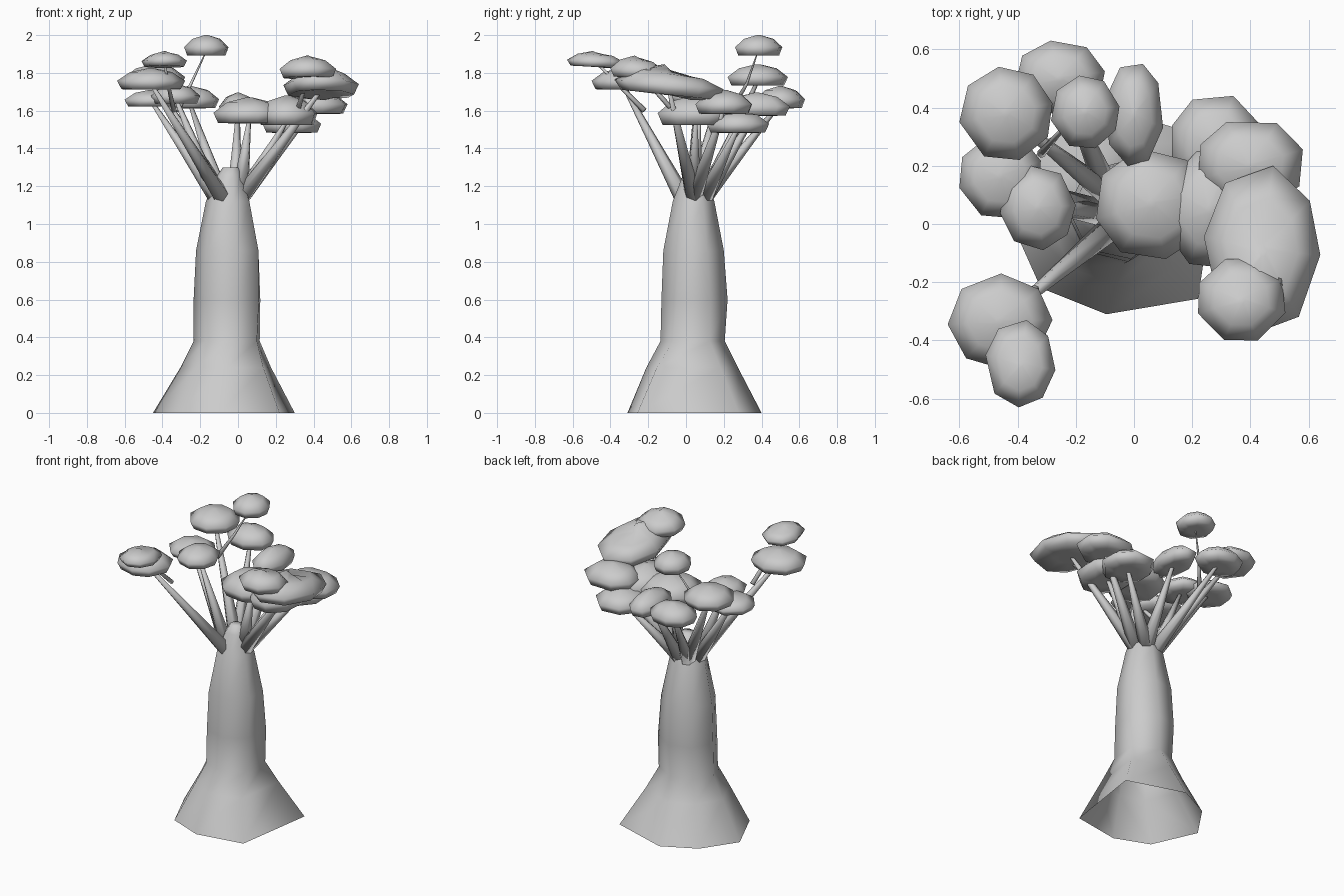
import bpy, bmesh, math, random
from mathutils import Vector

if "Cube" in bpy.data.objects:
    bpy.data.objects.remove(bpy.data.objects["Cube"])

random.seed(4)


def loft(name, rings, cap_bottom=True, cap_top=True, angle=180):
    """Skin a stack of equal-length rings into one smooth object."""
    bm = bmesh.new()
    vr = [[bm.verts.new(p) for p in ring] for ring in rings]
    n = len(vr[0])
    for a, b in zip(vr, vr[1:]):
        for i in range(n):
            j = (i + 1) % n
            bm.faces.new((a[i], a[j], b[j], b[i]))
    if cap_bottom:
        bm.faces.new(vr[0][::-1])
    if cap_top:
        bm.faces.new(vr[-1])
    bmesh.ops.recalc_face_normals(bm, faces=bm.faces)
    me = bpy.data.meshes.new(name)
    bm.to_mesh(me)
    bm.free()
    ob = bpy.data.objects.new(name, me)
    bpy.context.collection.objects.link(ob)
    bpy.context.view_layer.objects.active = ob
    bpy.ops.object.select_all(action='DESELECT')
    ob.select_set(True)
    bpy.ops.object.shade_smooth_by_angle(angle=math.radians(angle))
    return ob


def fit(points):
    """Rescale 2D points to the -1..1 square."""
    xs, ys = [p[0] for p in points], [p[1] for p in points]
    return [(2 * (x - min(xs)) / (max(xs) - min(xs)) - 1,
             2 * (y - min(ys)) / (max(ys) - min(ys)) - 1) for x, y in points]


# trunk: seven-sided flared foot, bottle body, narrow crown, open underneath
foot = fit([(-.45, .07), (-.32, -.22), (-.095, -.31), (.22, -.257),
            (.30, .28), (-.08, .40), (-.30, .29)])
even = fit([(math.cos(a), math.sin(a)) for a in
            [math.pi + 2 * math.pi * i / 7 for i in range(7)]])
# z, x min, x max, y min, y max, share of foot shape
profile = [(0, -.45, .30, -.31, .40, 1), (.24, -.305, .175, -.21, .275, .8),
           (.38, -.235, .115, -.135, .205, .4), (.60, -.235, .118, -.13, .22, .2),
           (.86, -.222, .108, -.12, .20, 0), (1.12, -.17, .06, -.07, .15, 0),
           (1.25, -.115, .02, -.02, .105, 0), (1.30, -.08, 0, 0, .075, 0)]
rings = []
for z, x0, x1, y0, y1, k in profile:
    shape = fit([(f[0] * k + e[0] * (1 - k), f[1] * k + e[1] * (1 - k))
                 for f, e in zip(foot, even)])
    rings.append([((x0 + x1) / 2 + u * (x1 - x0) / 2,
                   (y0 + y1) / 2 + v * (y1 - y0) / 2, z) for u, v in shape])
loft("trunk", rings, cap_bottom=False)


# leaf clump: flattish underside, wide middle, low domed top
def clump(name, x0, x1, y0, y1, z0, z1, slope=0.0):
    turn = random.uniform(0, 1)
    shape = fit([(math.cos(a), math.sin(a)) for a in
                 [turn + 2 * math.pi * (i + random.uniform(-.12, .12)) / 8
                  for i in range(8)]])
    cx, cy, rx, ry = (x0 + x1) / 2, (y0 + y1) / 2, (x1 - x0) / 2, (y1 - y0) / 2
    h = z1 - z0
    rings = [[(cx + u * rx * s, cy + v * ry * s, z0 + h * t + v * ry * slope)
              for u, v in shape]
             for s, t in ((.4, .02), (.87, .03), (1, .42), (.62, .82), (.08, 1))]
    loft(name, rings)


# limb: six-sided tapering branch along a path
def limb(name, path, radii):
    path = [Vector(p) for p in path]
    rings = []
    for i, (p, r) in enumerate(zip(path, radii)):
        d = (path[min(i + 1, len(path) - 1)] - path[max(i - 1, 0)]).normalized()
        a = d.cross(Vector((.3, -.9, .1))).normalized()
        b = d.cross(a)
        rings.append([p + r * (math.cos(t) * a + math.sin(t) * b)
                      for t in [math.tau * k / 6 for k in range(6)]])
    loft(name, rings)


# x min, x max, y min, y max, z min, z max, slope along y
clumps = {
    "back_top": (-.285, -.05, .26, .51, 1.89, 2.0, 0),
    "back_left": (-.60, -.28, .22, .54, 1.73, 1.845, 0),
    "front_left": (-.64, -.28, -.50, -.17, 1.71, 1.825, 0),
    "front_left_top": (-.51, -.27, -.63, -.33, 1.83, 1.91, -.04),
    "left_inner": (-.46, -.20, -.09, .20, 1.635, 1.74, 0),
    "left_outer": (-.60, -.32, .02, .31, 1.62, 1.71, 0),
    "back_low": (-.41, -.10, .37, .63, 1.61, 1.73, 0),
    "back_middle": (-.10, .10, .20, .55, 1.57, 1.695, 0),
    "middle": (-.13, .25, -.12, .26, 1.53, 1.67, 0),
    "middle_right": (.10, .42, -.15, .25, 1.52, 1.68, 0),
    "back_right_low": (.13, .44, .11, .44, 1.48, 1.60, 0),
    "back_right": (.22, .58, .05, .35, 1.58, 1.71, 0),
    "right_large": (.24, .64, -.38, .20, 1.68, 1.82, -.09),
    "front_right_top": (.22, .52, -.40, -.12, 1.77, 1.885, -.05),
}
hub = Vector((-.05, .04, 1.14))
for name, c in clumps.items():
    clump("leaves_" + name, *c)
    if name in ("front_left_top", "back_top", "front_right_top"):
        continue
    tip = Vector(((c[0] + c[1]) / 2, (c[2] + c[3]) / 2, c[4] + .03))
    out = tip - hub
    # limbs leave the trunk at six shared points
    a = round(math.atan2(out.y, out.x) / (math.tau / 6)) * math.tau / 6
    root = hub + Vector((math.cos(a), math.sin(a), 0)) * .065
    if math.hypot(out.x, out.y) < .2:
        root.z = 1.2
    mid = root.lerp(tip, .5)
    limb("branch_" + name, [root, mid, tip], (.046, .027, .01))

# thin twigs carrying the highest clumps
limb("twig_back_top", [(-.32, .24, 1.6), (-.25, .32, 1.74), (-.17, .38, 1.91)],
     (.015, .008, .003))
limb("twig_front_left", [(-.34, -.22, 1.6), (-.37, -.36, 1.74), (-.39, -.48, 1.86)],
     (.015, .01, .006))
limb("twig_front_right", [(.30, -.02, 1.55), (.34, -.14, 1.68), (.37, -.26, 1.81)],
     (.018, .012, .008))
